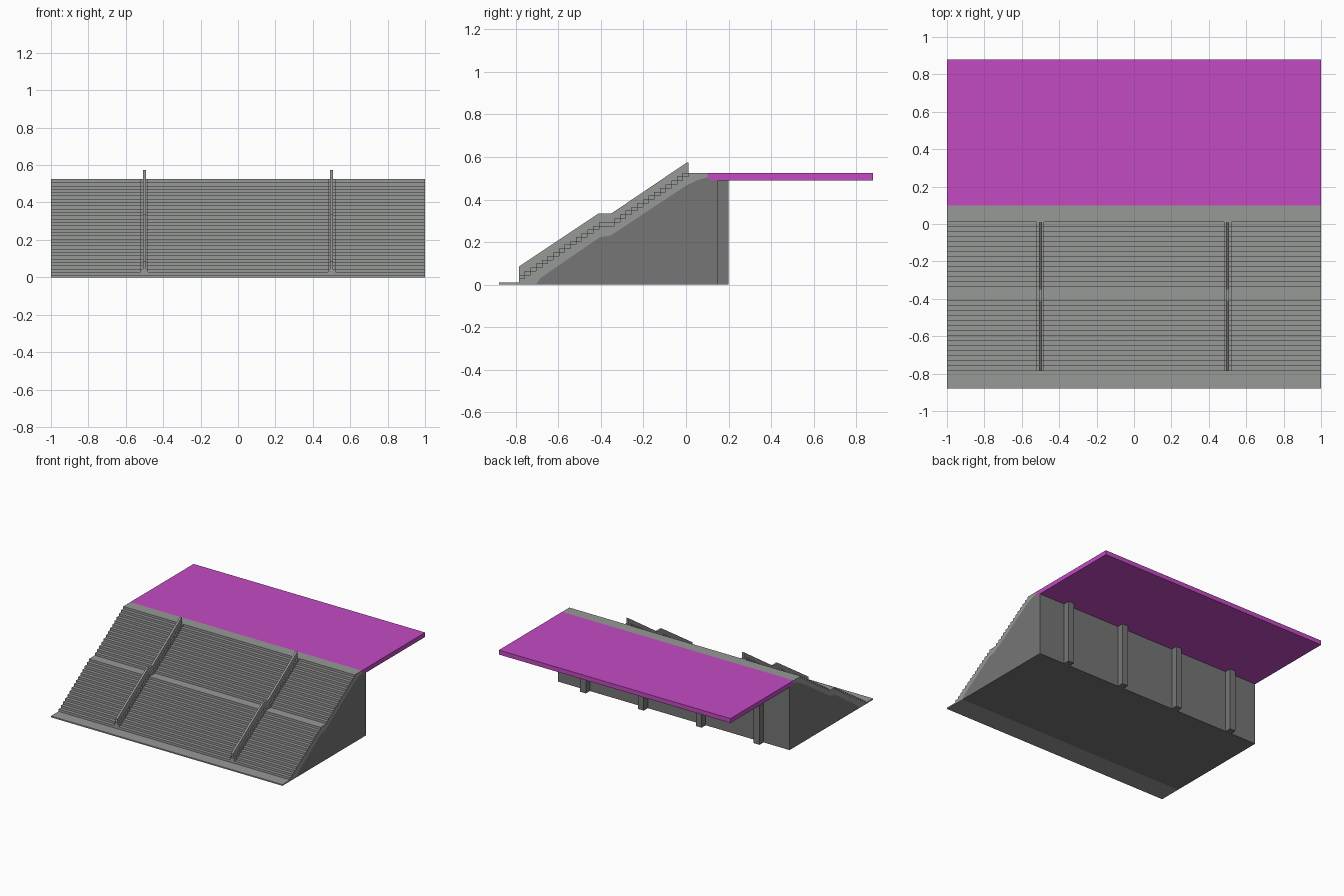
import bpy
import bmesh

cube = bpy.data.objects.get("Cube")
if cube:
    bpy.data.objects.remove(cube, do_unlink=True)


def material(name, rgb):
    mat = bpy.data.materials.new(name)
    mat.use_nodes = True
    mat.diffuse_color = (*rgb, 1)
    mat.node_tree.nodes["Principled BSDF"].inputs["Base Color"].default_value = (*rgb, 1)
    return mat


LIGHT = material("light concrete", (0.31, 0.32, 0.31))
DARK = material("dark concrete", (0.18, 0.18, 0.18))
PURPLE = material("purple", (0.55, 0.07, 0.55))


def prism(name, profile, x0, x1, mat):
    """Extrude a (y, z) outline along x."""
    bm = bmesh.new()
    face = bm.faces.new([bm.verts.new((x0, y, z)) for y, z in profile])
    new = bmesh.ops.extrude_face_region(bm, geom=[face])["geom"]
    bmesh.ops.translate(bm, vec=(x1 - x0, 0, 0),
                        verts=[v for v in new if isinstance(v, bmesh.types.BMVert)])
    bmesh.ops.recalc_face_normals(bm, faces=bm.faces)
    mesh = bpy.data.meshes.new(name)
    bm.to_mesh(mesh)
    bm.free()
    mesh.materials.append(mat)
    obj = bpy.data.objects.new(name, mesh)
    bpy.context.collection.objects.link(obj)
    return obj


# Step outline: two flights with a landing between them
START, RUN, LANDING_END = -0.785, 0.0268, -0.337
APRON_Z, TOP_Z = 0.01, 0.525
RISE = (TOP_Z - APRON_Z) / 29
risers = [START + RUN * i for i in range(15)] + [LANDING_END + RUN * i for i in range(14)]
steps = []
for i, y in enumerate(risers):
    steps += [(y, APRON_Z + RISE * i), (y, APRON_Z + RISE * (i + 1))]
top_y = risers[-1]

# Underside of the stair slab, shared with the base, from top to bottom
underside = [(0.1, 0.505), (0.05, 0.49), (0.0, 0.465), (-0.355, 0.23),
             (-0.405, 0.223), (-0.685, 0.03), (-0.705, 0.0)]

# Main solids
prism("stairs", [(-0.88, 0), (-0.88, APRON_Z)] + steps + [(0.1, TOP_Z)] + underside,
      -1, 1, LIGHT)
prism("base", underside + [(0.15, 0), (0.15, 0.49), (0.12, 0.49)], -1, 1, DARK)
prism("platform", [(0.1, TOP_Z), (0.88, TOP_Z), (0.88, 0.49), (0.12, 0.49), (0.1, 0.505)],
      -1, 1, PURPLE)

# Columns on the rear wall
for i, x in enumerate((-0.75, -0.25, 0.25, 0.75)):
    prism(f"rear_column_{i + 1}", [(0.15, 0), (0.2, 0), (0.2, 0.49), (0.15, 0.49)],
          x - 0.025, x + 0.025, DARK)

# Stepped kerbs raised one riser, each carrying a thin solid railing
kerb = [(START, 0.005)] + [(y, z + RISE) for y, z in steps[1:-1]]
kerb += [(top_y, TOP_Z), (top_y, 0.5), (-0.337, 0.26), (-0.41, 0.26)]
rail = [(START, 0.01), (START, 0.085), (-0.41, 0.335), (-0.35, 0.335),
        (top_y - 0.006, 0.575), (top_y, 0.575), (top_y, 0.51), (-0.337, 0.265), (-0.41, 0.255)]
for side, x in (("right", -0.5), ("left", 0.5)):
    prism(f"{side}_kerb", kerb, x - 0.02, x + 0.02, LIGHT)
    prism(f"{side}_railing", rail, x - 0.008, x + 0.008, LIGHT)
